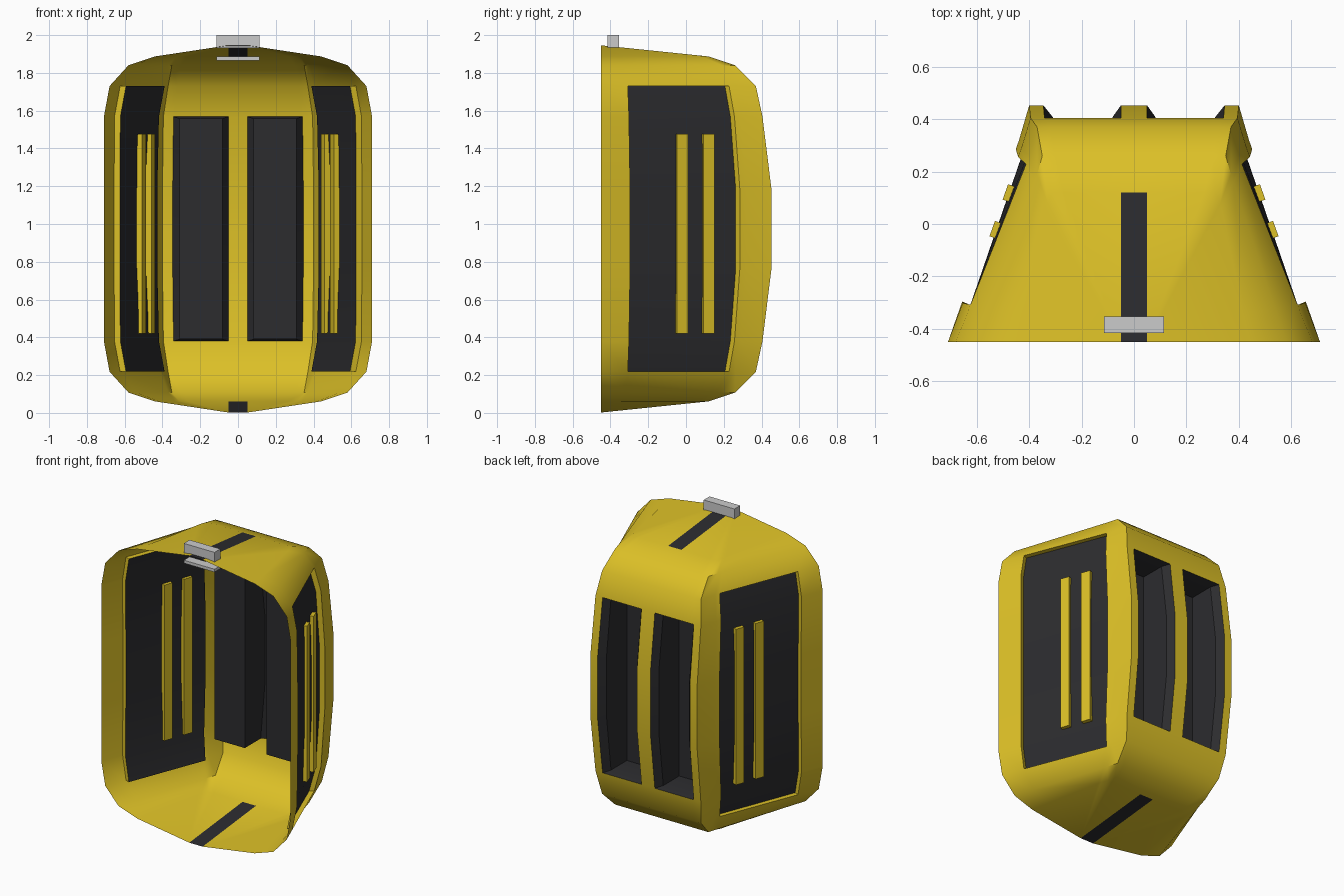
import bpy, bmesh, math
from mathutils import Vector

if "Cube" in bpy.data.objects:
    bpy.data.objects.remove(bpy.data.objects["Cube"])

MID = 0.974


def material(name, rgb):
    m = bpy.data.materials.new(name)
    m.diffuse_color = (*rgb, 1)
    m.use_nodes = True
    m.node_tree.nodes["Principled BSDF"].inputs["Base Color"].default_value = m.diffuse_color
    return m


YELLOW = material("yellow", (0.72, 0.53, 0.02))
BLACK = material("black", (0.025, 0.025, 0.028))


def make(name, polys, mat):
    """Weld a list of polygons into one smooth-by-angle object."""
    bm = bmesh.new()
    for p in polys:
        bm.faces.new([bm.verts.new(v) for v in p])
    bmesh.ops.remove_doubles(bm, verts=bm.verts, dist=0.0005)
    bmesh.ops.recalc_face_normals(bm, faces=bm.faces)
    me = bpy.data.meshes.new(name)
    bm.to_mesh(me)
    bm.free()
    ob = bpy.data.objects.new(name, me)
    bpy.context.collection.objects.link(ob)
    me.materials.append(mat)
    bpy.ops.object.select_all(action='DESELECT')
    ob.select_set(True)
    bpy.context.view_layer.objects.active = ob
    bpy.ops.object.shade_smooth_by_angle(angle=math.radians(35))
    return ob


def box(name, center, size, mat=None, rot=0):
    bpy.ops.mesh.primitive_cube_add(size=1, location=center, rotation=(0, 0, rot))
    ob = bpy.context.object
    ob.name = name
    ob.scale = size
    if mat:
        ob.data.materials.append(mat)
    return ob


# Horizontal rows: z, front rim x, side crease (x, y), back edge (x, y)
half = [(1.887, .44, .33, .08, .31, .12),
        (1.84, .58, .37, .19, .35, .26),
        (1.73, .68, .40, .26, .37, .37),
        (1.568, .71, .43, .29, .395, .405),
        (1.18, .71, .439, .32, .40, .453)]
rows = half + [(2 * MID - r[0], *r[1:]) for r in reversed(half)]
N = len(rows)


def row_points(r, s):
    """Points from the front rim round the side to the middle of the back."""
    z, xf, xc, yc, xd, yd = r
    F, C = Vector((xf, -.45, z)), Vector((xc, yc, z))
    pts = [F, F.lerp(C, .2), F.lerp(C, .955), C, Vector((xd, yd, z)),
           Vector((xd * .865, yd, z)), Vector((.05, yd, z))]
    return [Vector((p.x * s, p.y, p.z)) for p in pts]


shell, strips = [], []
for s in (1, -1):
    label = "right" if s > 0 else "left"
    g = [row_points(r, s) for r in rows]

    # shell sides and back, leaving out side panels and back windows
    for i in range(N - 1):
        for j in range(6):
            if (j == 1 and 2 <= i <= N - 4) or (j == 5 and 3 <= i <= N - 5):
                continue
            shell.append([g[i][j], g[i + 1][j], g[i + 1][j + 1], g[i][j + 1]])

    # roof and floor halves, fanned from the front peak
    for i, z in ((0, 1.946), (N - 1, 2 * MID - 1.946)):
        peak = Vector((.05 * s, -.45, z))
        for j in range(6):
            shell.append([peak, g[i][j], g[i][j + 1]])

    # recessed side panel with yellow ledge
    a = [g[i][1] + Vector((-.031 * s, -.013, 0)) for i in range(2, N - 2)]
    b = [g[i][2] + Vector((-.024 * s, -.022, 0)) for i in range(2, N - 2)]
    panel = []
    for k in range(len(a) - 1):
        panel.append([a[k], a[k + 1], b[k + 1], b[k]])
        shell.append([g[k + 2][1], g[k + 3][1], a[k + 1], a[k]])
        shell.append([g[k + 2][2], g[k + 3][2], b[k + 1], b[k]])
    for k, i in ((0, 2), (-1, N - 3)):
        shell.append([g[i][1], a[k], b[k], g[i][2]])
    make(f"side_panel_{label}", panel, BLACK)

    # raised bars through the panel
    for n, y in enumerate((-.025, .115)):
        x = .622 - .358 * (y + .31)
        box(f"side_bar_{label}_{n + 1}", (s * x, y, MID - .026), (.045, .062, 1.055),
            YELLOW, s * math.atan(.358))

    # back window: bevelled frame, then a deep pocket
    idx = range(3, N - 3)
    last = len(idx) - 1
    loops = [[], [], []]
    for k, i in enumerate(idx):
        e, m = g[i][5], g[i][6]
        dz = -.01 if k == 0 else .01 if k == last else 0
        loops[0].append((e, m))
        for n, y in ((1, e.y - .045), (2, .19)):
            loops[n].append((Vector((.31 * s, y, e.z + dz)),
                             Vector((.082 * s, y, e.z + dz))))
    pocket = []
    for o, q in zip(loops, loops[1:]):
        for k in range(last):
            for c in (0, 1):
                pocket.append([o[k][c], o[k + 1][c], q[k + 1][c], q[k][c]])
        for k in (0, last):
            pocket.append([o[k][0], o[k][1], q[k][1], q[k][0]])
    f = loops[2]
    for k in range(last):
        pocket.append([f[k][0], f[k + 1][0], f[k + 1][1], f[k][1]])
    make(f"back_window_{label}", pocket, BLACK)

# yellow strip down the middle of the back
mid_r, mid_l = ([row_points(r, s)[6] for r in rows] for s in (1, -1))
for i in range(N - 1):
    shell.append([mid_r[i], mid_r[i + 1], mid_l[i + 1], mid_l[i]])
make("shell", shell, YELLOW)

# black strips along roof and floor
for name, i, z in (("roof_strip", 0, 1.946), ("floor_strip", N - 1, 2 * MID - 1.946)):
    make(name, [[(.05, -.45, z), mid_r[i], mid_l[i], (-.05, -.45, z)]], BLACK)

# grey clip above and below the roof
box("clip_top", (0, -.385, 1.966), (.23, .062, .068))
box("clip_bottom", (0, -.385, 1.876), (.23, .062, .02))
